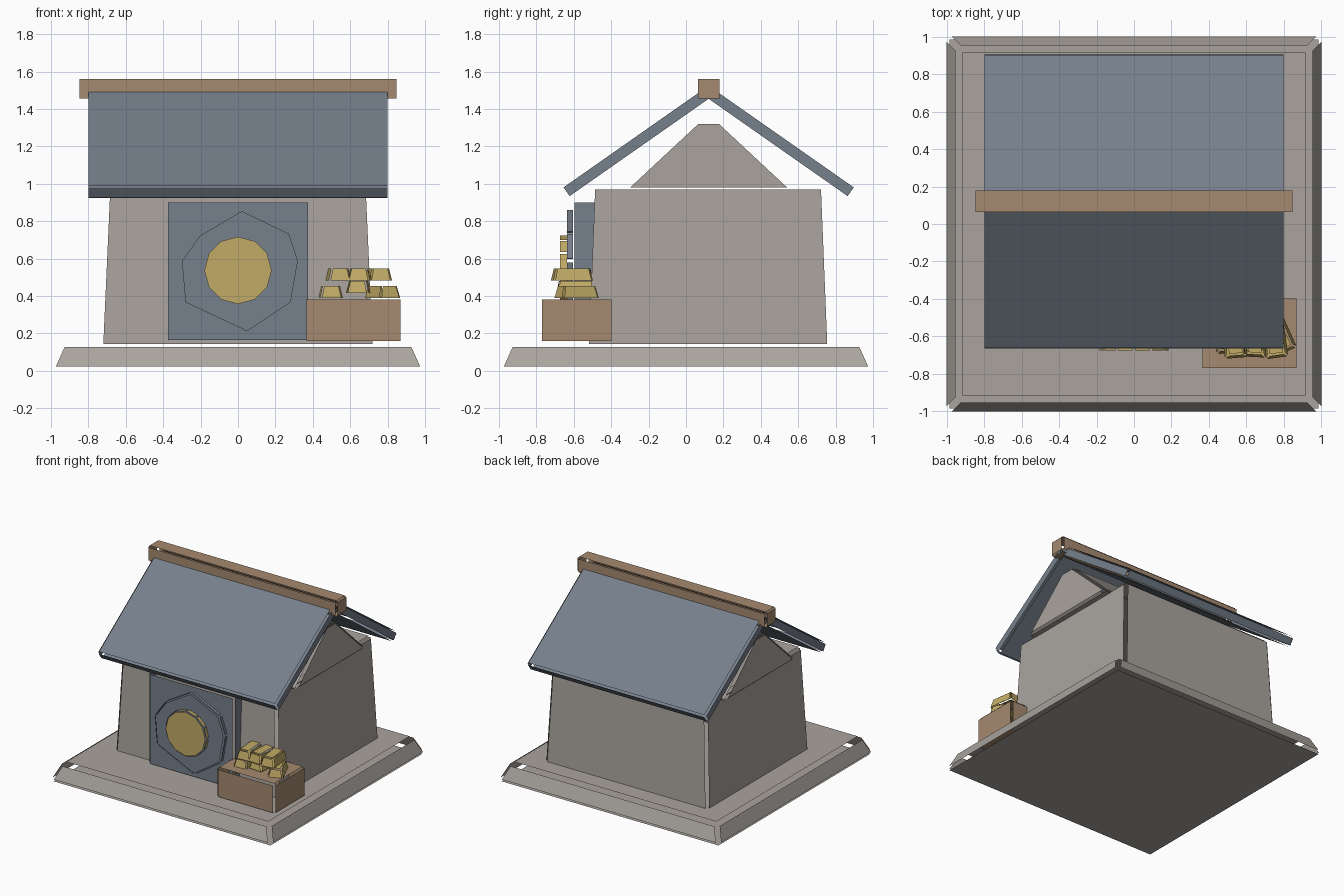
import bpy, bmesh, math
from mathutils import Matrix, Vector

cube = bpy.data.objects.get("Cube")
if cube:
    bpy.data.objects.remove(cube, do_unlink=True)


def material(name, rgb):
    m = bpy.data.materials.new(name)
    m.use_nodes = True
    m.diffuse_color = (*rgb, 1)
    m.node_tree.nodes["Principled BSDF"].inputs["Base Color"].default_value = (*rgb, 1)
    return m


stone = material("warm grey stone", (0.40, 0.37, 0.34))
slate = material("blue grey slate", (0.18, 0.215, 0.26))
wood = material("light brown wood", (0.38, 0.255, 0.16))
gold = material("dull gold", (0.54, 0.41, 0.135))


def panels(name, lower, upper, gap, mat, matrix=Matrix()):
    """Loft two loops into a solid, then cut its edges away so separate panels remain."""
    bm = bmesh.new()
    a = [bm.verts.new(p) for p in lower]
    b = [bm.verts.new(p) for p in upper]
    n = len(a)
    bm.faces.new(a[::-1])
    bm.faces.new(b)
    for i in range(n):
        j = (i + 1) % n
        bm.faces.new((a[i], a[j], b[j], b[i]))
    bmesh.ops.recalc_face_normals(bm, faces=bm.faces[:])
    cut = bmesh.ops.bevel(bm, geom=bm.edges[:], offset=gap, offset_type='OFFSET',
                          segments=1, profile=0.5, affect='EDGES')
    bmesh.ops.delete(bm, geom=cut["faces"], context='FACES')
    me = bpy.data.meshes.new(name)
    bm.to_mesh(me)
    bm.free()
    me.materials.append(mat)
    ob = bpy.data.objects.new(name, me)
    ob.matrix_world = matrix
    bpy.context.collection.objects.link(ob)
    return ob


def rect(hx, hy, z):
    return [(-hx, -hy, z), (hx, -hy, z), (hx, hy, z), (-hx, hy, z)]


def block(name, center, bottom, top, height, gap, mat, turn=Matrix()):
    """Tapered box: half sizes of bottom and top, centred on its own height."""
    return panels(name, rect(*bottom, -height / 2), rect(*top, height / 2), gap, mat,
                  Matrix.Translation(center) @ turn)


def disc(name, outline, front, back, gap, mat):
    """Flat plate facing the front, from an outline in x and z."""
    return panels(name, [(x, front, z) for x, z in outline],
                  [(x, back, z) for x, z in outline], gap, mat)


MID = 0.121  # depth of the ridge line

# Ground slab, walls and gable
block("ground_slab", (0, 0, 0.076), (1.012, 1.012), (0.944, 0.944), 0.152, 0.026, stone)
block("walls", (0, MID - 0.003, 0.557), (0.741, 0.658), (0.702, 0.623), 0.866, 0.02, stone)
block("gable", (0, MID, 1.15), (0.76, 0.458), (0.76, 0.061), 0.37, 0.015, stone)

# Roof slopes and ridge beam
for side, name in ((-1, "front_roof"), (1, "back_roof")):
    block(name, (0, MID + side * 0.386, 1.219), (0.812, 0.468), (0.812, 0.468),
          0.081, 0.012, slate, Matrix.Rotation(math.radians(-35 * side), 4, 'X'))
block("ridge_beam", (0, MID, 1.508), (0.86, 0.069), (0.86, 0.069), 0.13, 0.012, wood)

# Door with its worn ring and medallion
block("door", (0, -0.53, 0.533), (0.39, 0.08), (0.39, 0.08), 0.765, 0.015, slate)
ring = [(0.02, 0.865), (0.28, 0.74), (0.33, 0.59), (0.29, 0.36),
        (0.05, 0.20), (-0.29, 0.36), (-0.31, 0.59), (-0.21, 0.73)]
disc("door_ring", ring, -0.645, -0.595, 0.01, slate)
round12 = [(0.187 * math.sin(math.tau * i / 12), 0.537 + 0.187 * math.cos(math.tau * i / 12))
           for i in range(12)]
disc("door_medallion", round12, -0.682, -0.63, 0.007, gold)

# Crate
block("crate", (0.617, -0.585, 0.27), (0.265, 0.2), (0.265, 0.2), 0.25, 0.014, wood)

# Gold bars: x, y, z, turn in degrees
bars = [(0.495, -0.585, 0.422, 3), (0.645, -0.585, 0.447, -4), (0.772, -0.585, 0.422, 24),
        (0.537, -0.61, 0.515, 5), (0.65, -0.605, 0.515, -3), (0.75, -0.61, 0.515, 8)]
for i, (x, y, z, turn) in enumerate(bars):
    block(f"gold_bar_{i + 1}", (x, y, z), (0.062, 0.108), (0.044, 0.09), 0.08, 0.008, gold,
          Matrix.Rotation(math.radians(turn), 4, 'Z'))
